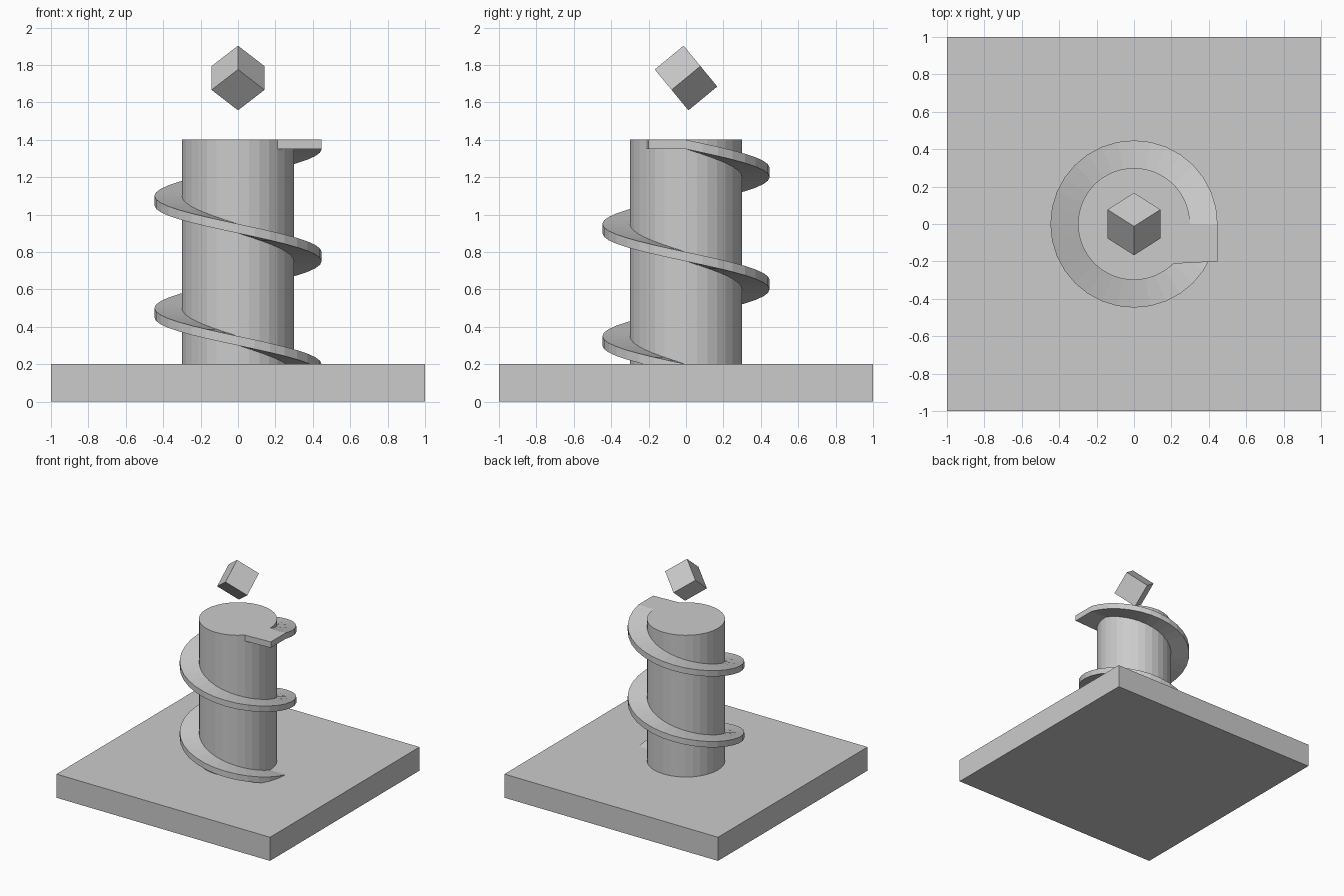
import bpy, bmesh, math
from mathutils import Matrix

if "Cube" in bpy.data.objects:
    bpy.data.objects.remove(bpy.data.objects["Cube"])

stone = bpy.data.materials.new("plain_grey")
stone.use_nodes = True
GREY = (0.6, 0.6, 0.6, 1)
stone.diffuse_color = GREY
stone.node_tree.nodes["Principled BSDF"].inputs["Base Color"].default_value = GREY


def add_part(name, bm):
    bmesh.ops.recalc_face_normals(bm, faces=bm.faces)
    mesh = bpy.data.meshes.new(name)
    bm.to_mesh(mesh)
    bm.free()
    mesh.materials.append(stone)
    obj = bpy.data.objects.new(name, mesh)
    bpy.context.collection.objects.link(obj)
    return obj


def box(name, size, matrix):
    bm = bmesh.new()
    bmesh.ops.create_cube(bm, size=1)
    bmesh.ops.scale(bm, vec=size, verts=bm.verts)
    bmesh.ops.transform(bm, matrix=matrix, verts=bm.verts)
    return add_part(name, bm)


# Square base slab
BASE_TOP, TOP = 0.2, 1.4
box("base_slab", (2, 2, BASE_TOP), Matrix.Translation((0, 0, BASE_TOP / 2)))

# Central column
SIDES = 32
bm = bmesh.new()
bmesh.ops.create_cone(bm, cap_ends=True, segments=SIDES, radius1=0.3, radius2=0.3,
                      depth=TOP - BASE_TOP,
                      matrix=Matrix.Translation((0, 0, (TOP + BASE_TOP) / 2)))
add_part("column", bm)

# Spiral ramp: two turns, rising clockwise, ending in a flat landing
INNER, OUTER, THICK, TURNS = 0.28, 0.447, 0.05, 2
steps = SIDES * TURNS
stations = []
for k in range(steps + 1):
    a = -2 * math.pi * k / SIDES
    z = BASE_TOP + (TOP - BASE_TOP) * k / steps
    c, s = math.cos(a), math.sin(a)
    stations.append(((INNER * c, INNER * s), (OUTER * c, OUTER * s), z))
stations.append(((0.18, -0.214), (OUTER, -0.2), TOP))

bm = bmesh.new()
rings = []
for inner, outer, z in stations:
    rings.append([bm.verts.new((*p, h)) for p, h in
                  ((inner, z), (outer, z), (outer, z - THICK), (inner, z - THICK))])
for r, q in zip(rings, rings[1:]):
    for i in range(4):
        j = (i + 1) % 4
        bm.faces.new((r[i], r[j], q[j], q[i]))
bm.faces.new(rings[0])
bm.faces.new(rings[-1])
add_part("spiral_ramp", bm)

# Tilted cube floating above the column
box("floating_cube", (0.2, 0.2, 0.2),
    Matrix.Translation((0, 0, 1.73))
    @ Matrix.Rotation(math.radians(-50.5), 4, 'X')
    @ Matrix.Rotation(math.radians(45), 4, 'Z'))
